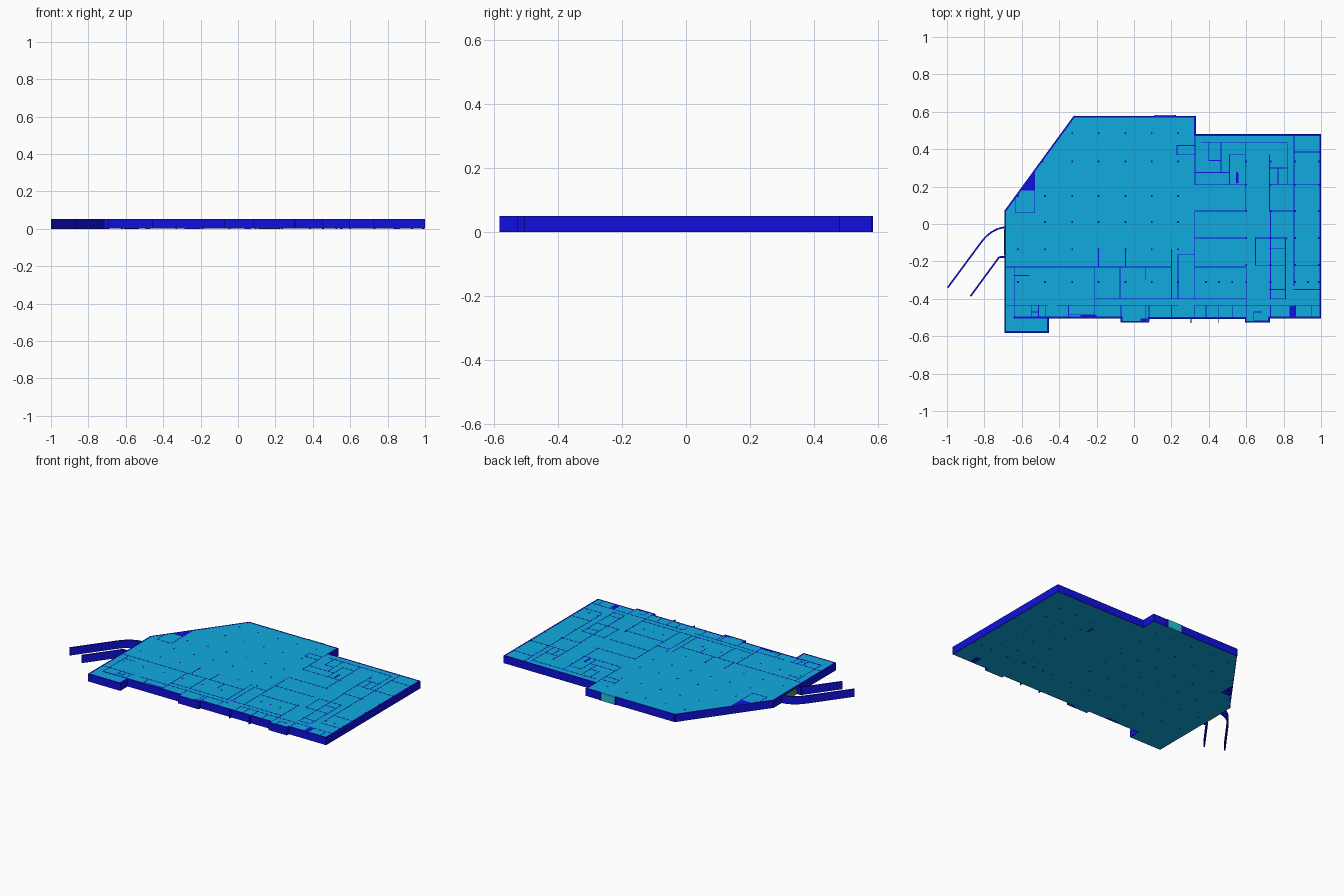
import bpy, bmesh, math
from mathutils import Vector

H = 0.051  # storey height


def material(name, rgb):
    m = bpy.data.materials.new(name)
    m.diffuse_color = (*rgb, 1)
    return m


BLUE = material("wall_blue", (0.005, 0.005, 0.72))
CYAN = material("room_cyan", (0.005, 0.41, 0.74))
TEAL = material("window_teal", (0.02, 0.55, 0.65))
GREEN = material("door_green", (0.1, 0.35, 0.1))


def prism(bm, pts, z0, z1):
    """Extrude a flat outline between two heights."""
    face = bm.faces.new([bm.verts.new((x, y, z0)) for x, y in pts])
    top = bmesh.ops.extrude_face_region(bm, geom=[face])["geom"]
    verts = [v for v in top if isinstance(v, bmesh.types.BMVert)]
    bmesh.ops.translate(bm, verts=verts, vec=(0, 0, z1 - z0))


def wall(bm, a, b, t, z0=0.0006, z1=H, extend=True):
    """Straight wall of thickness t between two plan points."""
    a, b = Vector(a), Vector(b)
    d = (b - a).normalized() * (t / 2)
    n = Vector((-d.y, d.x))
    if extend:
        a, b = a - d, b + d
    prism(bm, [a - n, b - n, b + n, a + n], z0, z1)


def box(bm, x0, y0, x1, y1, z0=0.0, z1=H):
    prism(bm, [(x0, y0), (x1, y0), (x1, y1), (x0, y1)], z0, z1)


def finish(bm, name, mat):
    bmesh.ops.recalc_face_normals(bm, faces=bm.faces)
    me = bpy.data.meshes.new(name)
    bm.to_mesh(me)
    bm.free()
    me.materials.append(mat)
    ob = bpy.data.objects.new(name, me)
    bpy.context.collection.objects.link(ob)
    return ob


# Building outline (wall centre lines)
outline = [(-0.688, 0.07), (-0.32, 0.574), (0.326, 0.574), (0.326, 0.476),
           (0.995, 0.476), (0.995, -0.5), (0.722, -0.5), (0.722, -0.522),
           (0.597, -0.522), (0.597, -0.503), (0.077, -0.503), (0.077, -0.522),
           (-0.067, -0.522), (-0.067, -0.5), (-0.46, -0.5), (-0.46, -0.577),
           (-0.688, -0.577)]

# Room volumes filling the plan
bm = bmesh.new()
prism(bm, outline, 0.0003, H - 0.0006)
finish(bm, "room_volumes", CYAN)

# Outer walls
bm = bmesh.new()
for a, b in zip(outline, outline[1:] + outline[:1]):
    wall(bm, a, b, 0.009)
wall(bm, (-0.64, -0.5), (-0.46, -0.5), 0.009)
finish(bm, "outer_walls", BLUE)

# Partitions: horizontal runs (y, x0, x1) and vertical runs (x, y0, y1)
south_h = [(-0.23, -0.688, 0.2), (-0.23, 0.325, 0.6), (-0.435, -0.41, 0.235),
           (-0.435, 0.325, 0.83), (-0.165, 0.235, 0.325), (-0.4, -0.21, 0.325),
           (-0.4, 0.325, 0.6), (-0.275, -0.64, -0.56), (-0.435, -0.688, -0.46),
           (-0.47, -0.55, -0.51), (-0.47, 0.64, 0.68), (-0.515, 0.64, 0.72),
           (-0.485, -0.35, -0.21), (-0.435, 0.86, 0.995)]
south_v = [(-0.64, -0.5, -0.23), (-0.21, -0.5, -0.23), (-0.075, -0.4, -0.23),
           (0.06, -0.3, -0.23), (0.2, -0.4, -0.135), (-0.19, -0.23, -0.135),
           (-0.045, -0.23, -0.135), (0.235, -0.4, -0.165), (0.325, -0.4, 0.07),
           (-0.55, -0.5, -0.435), (-0.51, -0.5, -0.435), (-0.475, -0.5, -0.435),
           (-0.35, -0.5, -0.435), (-0.07, -0.52, -0.435), (0.06, -0.52, -0.435),
           (0.08, -0.52, -0.435), (0.2, -0.5, -0.435), (0.325, -0.5, -0.435),
           (0.385, -0.5, -0.435), (0.45, -0.526, -0.435), (0.525, -0.5, -0.435),
           (0.6, -0.5, -0.23), (0.73, -0.5, -0.435), (0.64, -0.515, -0.47),
           (0.305, -0.526, -0.5), (0.95, -0.5, -0.435)]
east_h = [(0.435, 0.36, 0.82), (0.21, 0.325, 0.595), (0.21, 0.725, 0.995),
          (0.07, 0.325, 0.6), (0.07, 0.725, 0.855), (-0.075, 0.325, 0.6),
          (-0.075, 0.65, 0.82), (0.385, 0.855, 0.995), (-0.22, 0.855, 0.995),
          (-0.22, 0.65, 0.81), (0.275, 0.325, 0.51), (0.37, 0.23, 0.325),
          (0.42, 0.23, 0.325), (0.37, 0.51, 0.595), (0.34, 0.4, 0.465),
          (0.3, 0.725, 0.82), (-0.13, 0.725, 0.81), (-0.35, 0.725, 0.81),
          (-0.4, 0.725, 0.81), (-0.35, 0.855, 0.995)]
east_v = [(0.82, 0.21, 0.435), (0.595, 0.07, 0.435), (0.725, 0.07, 0.37),
          (0.855, -0.33, 0.476), (0.326, 0.21, 0.476), (0.73, -0.4, 0.07),
          (0.81, -0.4, -0.075), (0.465, 0.275, 0.435), (0.51, 0.21, 0.37),
          (0.55, 0.21, 0.28), (0.4, 0.34, 0.435), (0.23, 0.37, 0.42),
          (0.65, -0.22, -0.075), (0.77, 0.21, 0.3)]


def partitions(name, horizontal, vertical):
    bm = bmesh.new()
    for y, x0, x1 in horizontal:
        wall(bm, (x0, y), (x1, y), 0.004)
    for x, y0, y1 in vertical:
        wall(bm, (x, y0), (x, y1), 0.004)
    finish(bm, name, BLUE)


partitions("south_partitions", south_h, south_v)
partitions("east_partitions", east_h, east_v)

# Small room by the slanted wall
partitions("corner_room_partitions", [(0.06, -0.635, -0.53), (0.18, -0.61, -0.53)],
           [(-0.53, 0.06, 0.28), (-0.635, 0.06, 0.14)])

# Columns on the structural grid
bm = bmesh.new()
hall = [-0.62, -0.475, -0.33, -0.19, -0.045, 0.095, 0.235]
rows = {0.485: hall[2:], 0.335: [-0.49] + hall[2:], 0.15: hall, 0.01: hall[1:],
        -0.135: hall, -0.31: hall + [0.385, 0.455, 0.525, 0.6, 0.73, 0.86, 0.93, 0.99]}
for y in (0.335, 0.21, 0.07, -0.075, -0.22):
    rows[y] = rows.get(y, []) + [0.6, 0.73, 0.86, 0.99]
for y, xs in rows.items():
    for x in xs:
        box(bm, x - 0.005, y - 0.005, x + 0.005, y + 0.005)
finish(bm, "columns", BLUE)

# Solid shafts and thick wall pieces
bm = bmesh.new()
prism(bm, [(-0.61, 0.18), (-0.53, 0.18), (-0.53, 0.29)], 0, H)
for b in [(-0.285, -0.5, -0.2, -0.487), (0.035, -0.522, 0.07, -0.505),
          (0.832, -0.5, 0.866, -0.435), (0.545, 0.22, 0.558, 0.275)]:
    box(bm, *b)
finish(bm, "solid_shafts", BLUE)

# Curved ramp walls: short lead-in, rounded bend, straight run
bm = bmesh.new()
bend = [(-0.688, -0.018)]
A, B, C = Vector((-0.70, -0.019)), Vector((-0.765, -0.03)), Vector((-0.815, -0.095))
bend += [A * (1 - t) ** 2 + B * 2 * t * (1 - t) + C * t * t for t in [i / 10 for i in range(11)]]
bend.append((-0.996, -0.34))
for path in (bend, [(-0.688, -0.176), (-0.72, -0.176), (-0.874, -0.386)]):
    for a, b in zip(path, path[1:]):
        wall(bm, a, b, 0.009, 0.0, H, extend=False)
finish(bm, "ramp_walls", BLUE)

# Rear window panel with its frame, and the ramp gate
bm = bmesh.new()
box(bm, 0.117, 0.572, 0.217, 0.582)
finish(bm, "rear_window", TEAL)
bm = bmesh.new()
box(bm, 0.109, 0.572, 0.117, 0.583)
box(bm, 0.217, 0.572, 0.225, 0.583)
finish(bm, "rear_window_frame", BLUE)
bm = bmesh.new()
box(bm, -0.695, -0.165, -0.686, -0.03, 0, 0.042)
finish(bm, "ramp_gate", GREEN)
